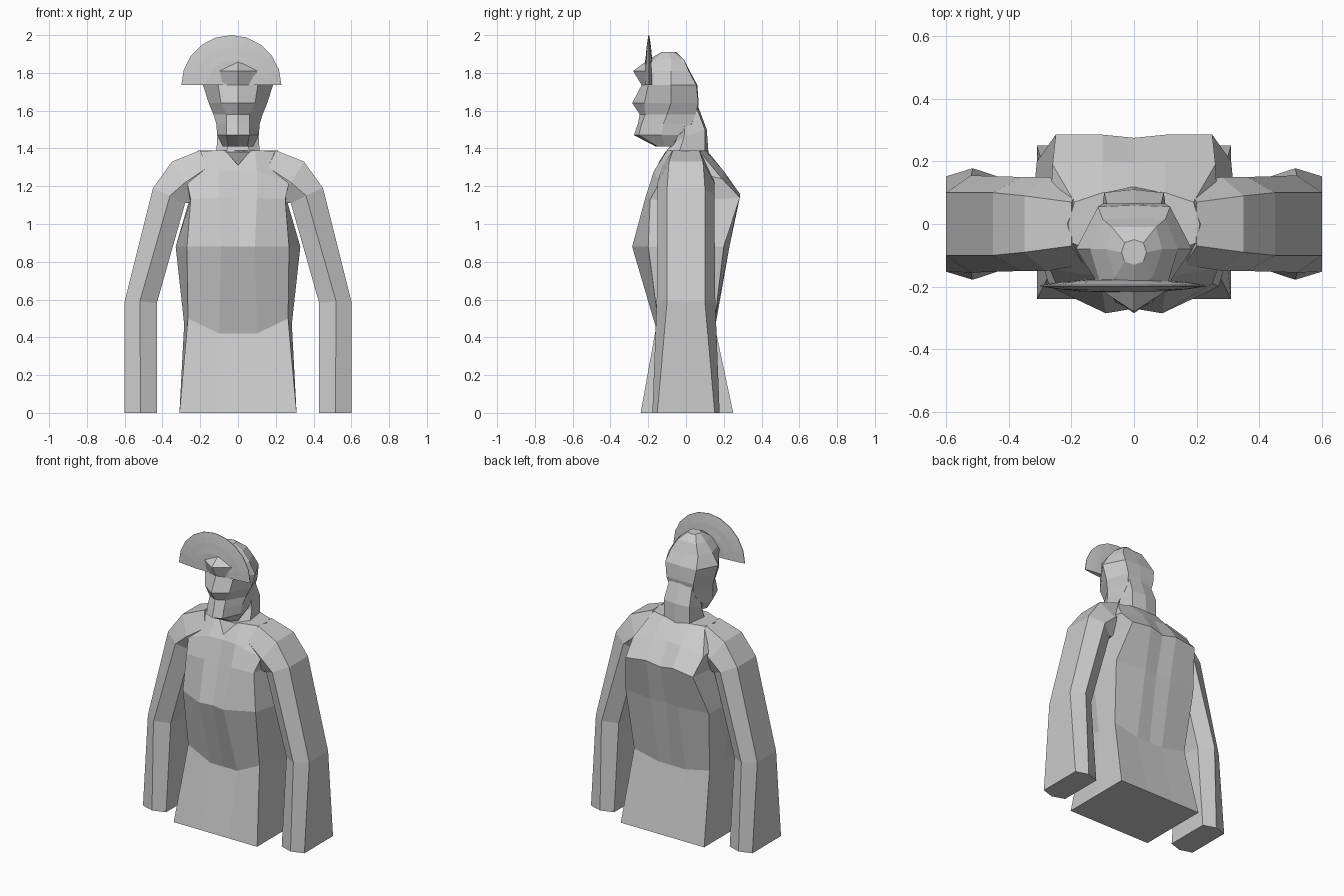
import bpy, bmesh, math


def loft(name, rings, mirror=False):
    """Skin equal-length closed rings with quads and cap both ends."""
    bm = bmesh.new()
    vs = [[bm.verts.new(p) for p in r] for r in rings]
    n = len(rings[0])
    for a, b in zip(vs, vs[1:]):
        for i in range(n):
            j = (i + 1) % n
            bm.faces.new((a[i], a[j], b[j], b[i]))
    bm.faces.new(vs[0])
    bm.faces.new(vs[-1])
    bmesh.ops.recalc_face_normals(bm, faces=bm.faces)
    me = bpy.data.meshes.new(name)
    bm.to_mesh(me)
    bm.free()
    ob = bpy.data.objects.new(name, me)
    bpy.context.collection.objects.link(ob)
    if mirror:
        ob.modifiers.new("mirror", "MIRROR").use_bisect_axis[0] = False
    return ob


def whole(half):
    """Half ring (front centre round to back centre) -> full symmetric ring."""
    return half + [(-x, y, z) for x, y, z in half[-2:0:-1]]


# Torso: front centre, chest, front corner, sides, back corner, back, spine
torso = [
    [(0, -.24, 0), (.1, -.24, 0), (.31, -.24, 0), (.31, 0, 0),
     (.31, .25, 0), (.1, .25, 0), (0, .25, 0)],
    [(0, -.15, .42), (.1, -.15, .42), (.265, -.15, .5), (.285, 0, .47),
     (.28, .15, .47), (.1, .15, .43), (0, .15, .43)],
    [(0, -.27, .88), (.09, -.285, .88), (.27, -.2, .88), (.33, 0, .88),
     (.31, .2, .88), (.1, .23, .88), (0, .215, .88)],
    [(0, -.2, 1.14), (.1, -.215, 1.14), (.25, -.19, 1.13), (.26, 0, 1.12),
     (.25, .285, 1.14), (.1, .285, 1.16), (0, .275, 1.14)],
    [(0, -.165, 1.28), (.1, -.17, 1.28), (.27, -.14, 1.22), (.27, 0, 1.28),
     (.26, .19, 1.24), (.1, .2, 1.28), (0, .195, 1.28)],
    [(0, -.1, 1.38), (.09, -.1, 1.39), (.2, -.06, 1.385), (.21, 0, 1.39),
     (.19, .07, 1.385), (.1, .1, 1.39), (0, .11, 1.39)],
]
loft("torso", [whole(r) for r in torso])

# Arms: outer edge, front/back ridge and inner edge at each level
arm = [  # outer x,z, ridge x,z, inner x,z, outer y, ridge y, inner y
    (.6, 0, .515, 0, .43, 0, .152, .178, .15),
    (.6, .59, .52, .59, .43, .58, .1, .155, .1),
    (.45, 1.19, .36, 1.15, .28, 1.11, .1, .15, .1),
    (.35, 1.33, .28, 1.22, .2, 1.12, .09, .15, .1),
    (.2, 1.39, .16, 1.3, .1, 1.2, .07, .13, .08),
]
loft("arms", [[(ox, 0, oz), (ox, -oy, oz), (rx, -ry, rz), (ix, -iy, iz),
               (ix, iy, iz), (rx, ry, rz), (ox, oy, oz)]
              for ox, oz, rx, rz, ix, iz, oy, ry, iy in arm], True)

# Neck with pointed collar front
neck = [
    [(0, -.155, 1.31), (.06, -.11, 1.38), (.115, -.04, 1.37), (.095, .1, 1.37), (0, .12, 1.36)],
    [(0, -.06, 1.44), (.05, -.05, 1.44), (.11, -.01, 1.46), (.095, .1, 1.5), (0, .11, 1.5)],
    [(0, -.06, 1.62), (.05, -.05, 1.62), (.09, 0, 1.62), (.085, .055, 1.62), (0, .065, 1.62)],
]
loft("neck", [whole(r) for r in neck])

# Head with helmet: z, front y, face corner, cheek, back corner, back y
head = [
    (1.41, -.16, .05, -.15, .08, -.11, .06, -.07, -.07),
    (1.47, -.275, .06, -.25, .11, -.13, .1, -.04, -.04),
    (1.53, -.255, .06, -.235, .115, -.12, .1, .03, .04),
    (1.58, -.245, .06, -.215, .13, -.1, .09, .05, .06),
    (1.64, -.285, .09, -.22, .155, -.08, .1, .065, .067),
    (1.735, -.235, .105, -.2, .185, -.08, .115, .055, .06),
    (1.81, -.28, .1, -.215, .14, -.08, .1, .015, .02),
    (1.87, -.2, .06, -.17, .09, -.08, .07, -.01, -.01),
    (1.91, -.13, .03, -.12, .04, -.09, .03, -.06, -.05),
]
loft("helmeted_head", [whole([(0, f, z), (ax, ay, z), (bx, by, z), (cx, cy, z), (0, b, z)])
                       for z, f, ax, ay, bx, by, cx, cy, b in head])

# Crest: half-disc fan, thick at the hub and thin at the rim
profile = [(.02, .02), (.13, .019), (.165, .015), (.2, .012), (.235, .007), (.265, .002)]
section = [(r, -t) for r, t in profile] + [(r, t) for r, t in reversed(profile)]
steps = 10
loft("crest", [[(-.035 + r * math.cos(math.pi * k / steps), -.197 + y,
                 1.735 + r * math.sin(math.pi * k / steps)) for r, y in section]
               for k in range(steps + 1)])
